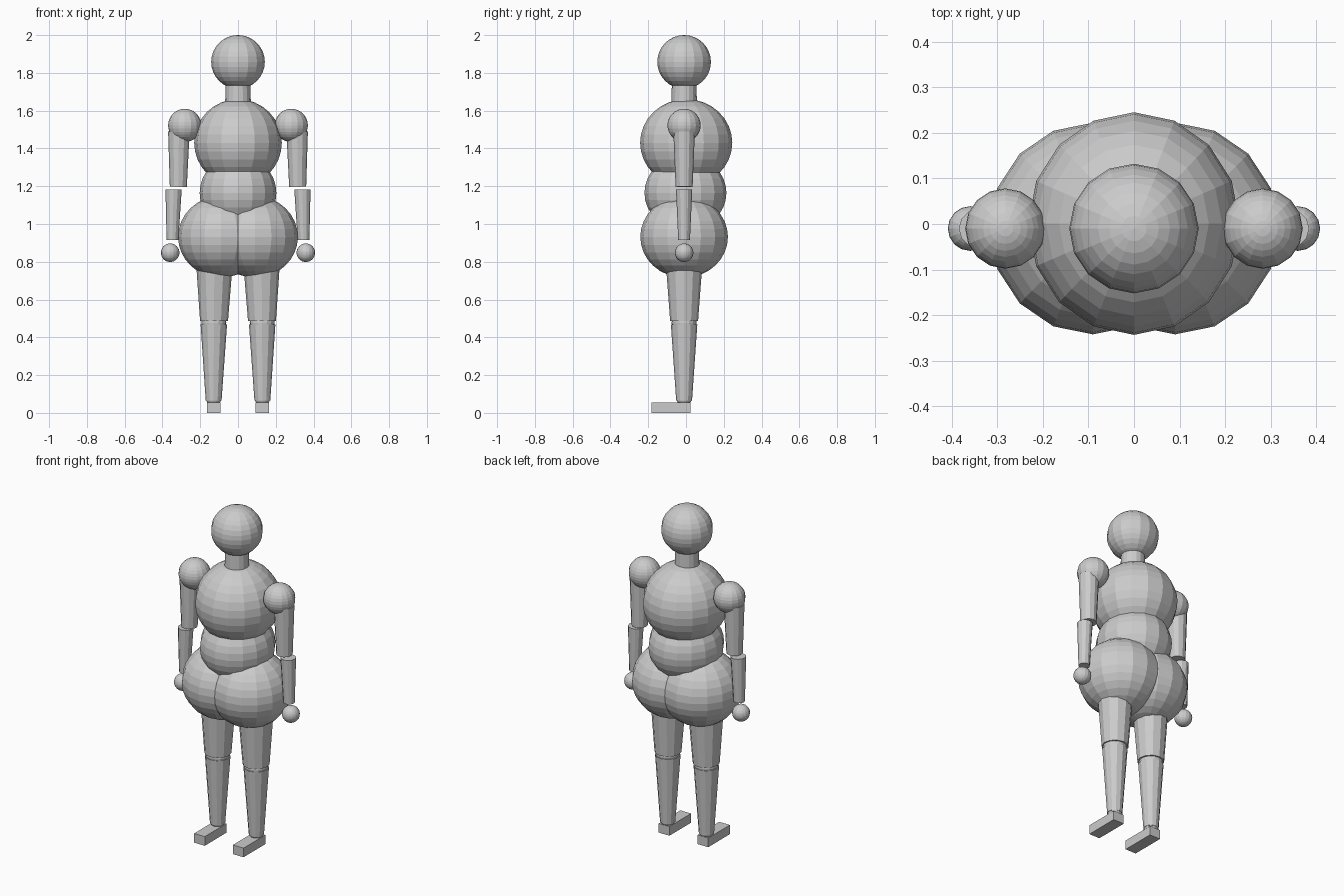
import bpy
from mathutils import Vector

if "Cube" in bpy.data.objects:
    bpy.data.objects.remove(bpy.data.objects["Cube"])

Y = -0.01  # body axis


def ball(name, loc, radii, segs=16, rings=16):
    bpy.ops.mesh.primitive_uv_sphere_add(segments=segs, ring_count=rings, radius=1, location=loc)
    ob = bpy.context.object
    ob.name = name
    ob.scale = radii if isinstance(radii, tuple) else (radii,) * 3
    bpy.ops.object.transform_apply(location=False, rotation=False, scale=True)
    return ob


def limb(name, top, bottom, r_top, r_bottom, sides=12):
    a, b = Vector(top), Vector(bottom)
    bpy.ops.mesh.primitive_cone_add(vertices=sides, radius1=r_bottom, radius2=r_top,
                                    depth=(a - b).length, location=(a + b) / 2)
    ob = bpy.context.object
    ob.name = name
    ob.rotation_mode = 'QUATERNION'
    ob.rotation_quaternion = Vector((0, 0, 1)).rotation_difference(a - b)
    return ob


# Head, neck and trunk
ball("head", (0, Y, 1.858), 0.142)
limb("neck", (0, Y, 1.76), (0, Y, 1.62), 0.064, 0.069, 16)
ball("chest", (0, 0.001, 1.43), (0.232, 0.244, 0.231))
ball("waist", (0, -0.003, 1.165), (0.203, 0.217, 0.2))

for side, s in (("left", 1), ("right", -1)):
    # Hip
    ball(side + "_hip", (s * 0.09, Y, 0.932), (0.227, 0.232, 0.216))

    # Arm
    ball(side + "_shoulder", (s * 0.282, Y, 1.522), 0.088)
    limb(side + "_upper_arm", (s * 0.313, Y, 1.49), (s * 0.316, Y, 1.197), 0.057, 0.045)
    limb(side + "_forearm", (s * 0.341, Y, 1.183), (s * 0.347, Y, 0.915), 0.043, 0.031)
    ball(side + "_hand", (s * 0.359, Y, 0.848), 0.049)

    # Leg
    limb(side + "_thigh", (s * 0.125, Y, 0.78), (s * 0.127, Y, 0.487), 0.096, 0.074)
    ball(side + "_knee", (s * 0.128, Y, 0.477), 0.066)
    limb(side + "_shin", (s * 0.128, Y, 0.468), (s * 0.129, Y, 0.066), 0.07, 0.042)
    ball(side + "_ankle", (s * 0.129, Y, 0.08), 0.042)

    # Foot
    bpy.ops.mesh.primitive_cube_add(size=1, location=(s * 0.129, -0.079, 0.0275))
    foot = bpy.context.object
    foot.name = side + "_foot"
    foot.scale = (0.071, 0.206, 0.055)
